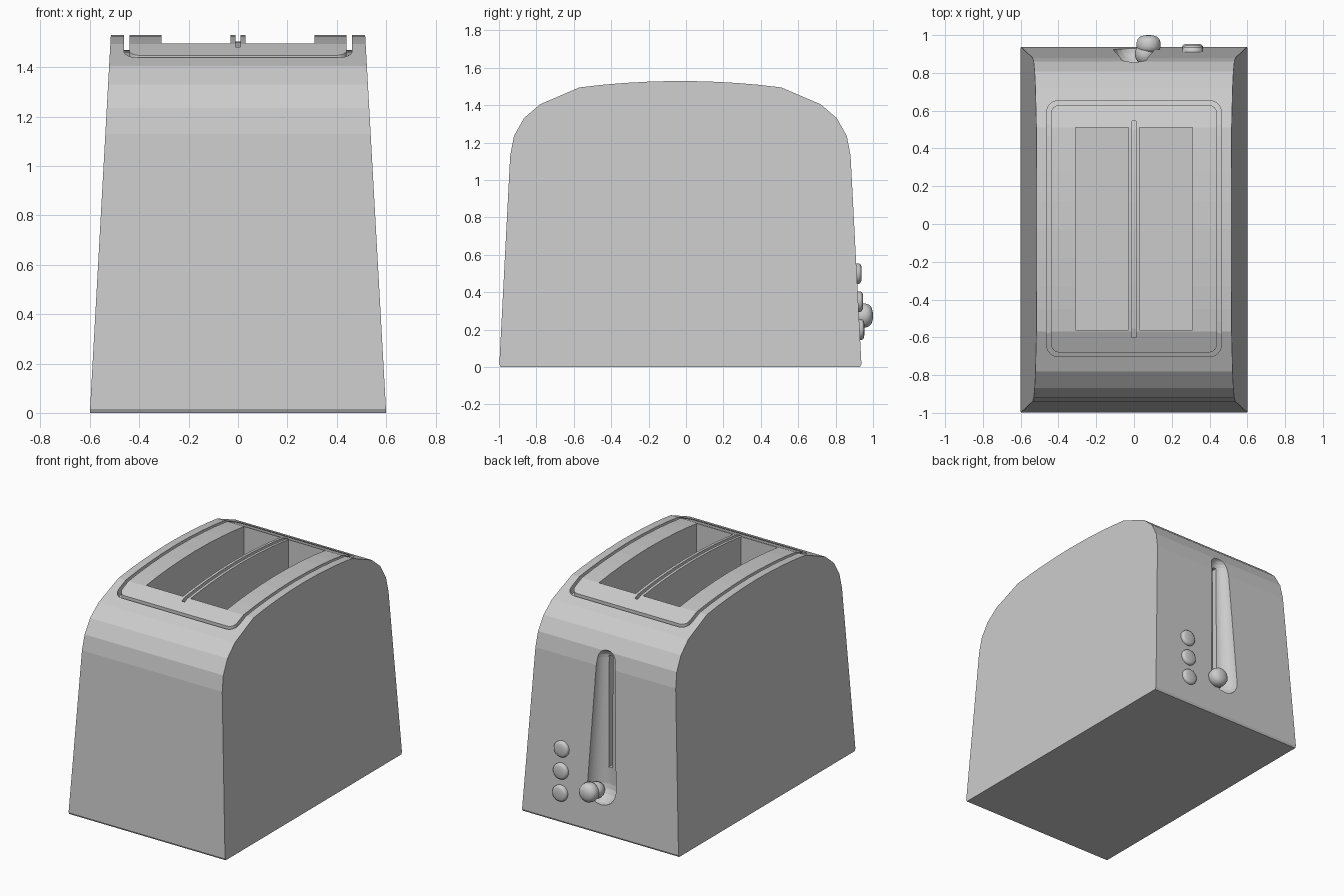
import bpy, bmesh, math
from mathutils import Matrix, Vector

if "Cube" in bpy.data.objects:
    bpy.data.objects.remove(bpy.data.objects["Cube"])

grey = bpy.data.materials.new("light grey")
grey.diffuse_color = (0.6, 0.6, 0.6, 1)
grey.use_nodes = True
grey.node_tree.nodes["Principled BSDF"].inputs["Base Color"].default_value = grey.diffuse_color


def loft(name, sections, ring=False):
    """Skin a list of closed loops; cap the ends, or join last to first."""
    bm = bmesh.new()
    rows = [[bm.verts.new(p) for p in s] for s in sections]
    n = len(rows[0])
    pairs = list(zip(rows, rows[1:])) + ([(rows[-1], rows[0])] if ring else [])
    for a, b in pairs:
        for i in range(n):
            j = (i + 1) % n
            bm.faces.new((a[i], a[j], b[j], b[i]))
    if not ring:
        bm.faces.new(rows[0])
        bm.faces.new(rows[-1])
    bmesh.ops.recalc_face_normals(bm, faces=bm.faces)
    me = bpy.data.meshes.new(name)
    bm.to_mesh(me)
    bm.free()
    ob = bpy.data.objects.new(name, me)
    bpy.context.collection.objects.link(ob)
    me.materials.append(grey)
    return ob


def lathe(name, profile, matrix, n=40):
    """Turn (radius, height) points around the local z axis."""
    secs = [[matrix @ Vector((r * math.cos(2 * math.pi * i / n), r * math.sin(2 * math.pi * i / n), h))
             for i in range(n)] for r, h in profile]
    return loft(name, secs)


def box(name, x0, x1, y0, y1, z0, z1):
    return loft(name, [[(x0, y0, z), (x1, y0, z), (x1, y1, z), (x0, y1, z)] for z in (z0, z1)])


def smooth(ob):
    bpy.ops.object.select_all(action='DESELECT')
    ob.select_set(True)
    bpy.context.view_layer.objects.active = ob
    bpy.ops.object.shade_smooth_by_angle(angle=math.radians(40))


# Body: arched side profile, tapering inwards towards the top
CY = -0.03
half = [(0.96, 0.0), (0.968, 0.015), (0.91, 1.13), (0.89, 1.235), (0.837, 1.33), (0.75, 1.405),
        (0.54, 1.495), (0.42, 1.509), (0.3, 1.519), (0.15, 1.527), (0.0, 1.53)]
profile = [(CY - d, z) for d, z in half] + [(CY + d, z) for d, z in half[-2::-1]]


def half_width(z):
    return 0.6 - 0.085 * z / 1.53


def top_z(y):
    d = abs(y - CY)
    for (d1, z1), (d0, z0) in zip(half[1:], half[2:]):
        if d0 <= d <= d1:
            return z0 + (z1 - z0) * (d - d0) / (d1 - d0)
    return 0.0


body = loft("toaster_body", [[(s * half_width(z), y, z) for y, z in profile] for s in (-1, 1)])


# Groove framing the top panel: rounded ring that follows the arch
def frame(hx, hy, r, lift):
    pts = []
    for k, (sx, sy) in enumerate([(1, 1), (-1, 1), (-1, -1), (1, -1)]):
        for i in range(7):
            a = math.pi / 2 * (k + i / 6)
            pts.append((sx * (hx - r) + r * math.cos(a), sy * (hy - r) + r * math.sin(a)))
        if k in (0, 2):
            continue
        for i in range(1, 20):
            pts.append((sx * hx, sy * (hy - r) * (1 - i / 10)))
        # long side follows after this corner
    pts = [(x, y + CY + 0.005) for x, y in pts]
    return [(x, y, 1.7 if lift else top_z(y) - 0.06) for x, y in pts]


cutters = [loft("groove_cutter", [frame(0.462, 0.677, 0.06, True), frame(0.462, 0.677, 0.06, False),
                                  frame(0.44, 0.655, 0.045, False), frame(0.44, 0.655, 0.045, True)], ring=True)]

# Bread slots
for s in (-1, 1):
    x0, x1 = sorted((s * 0.03, s * 0.31))
    cutters.append(box("slot_cutter", x0, x1, -0.56, 0.51, 0.4, 1.7))

# Fine groove along the divider between the slots
stations = [-0.6 + 1.145 * i / 24 for i in range(25)]
cutters.append(loft("divider_cutter", [[(-0.011, y, 1.7), (0.011, y, 1.7), (0.011, y, top_z(y) - 0.025),
                                        (-0.011, y, top_z(y) - 0.025)] for y in stations]))

# Lever recess in the back: tapered round channel with domed ends
low, high = Vector((0, 0.935, 0.31)), Vector((0, 0.888, 1.18))
length = (high - low).length
tilt = Matrix.Translation(low) @ Matrix.Rotation(math.atan2(0.047, 0.87), 4, 'X')
arc = [math.radians(a) for a in (88, 70, 52, 35, 17, 0)]
chan = [(0.11 * math.cos(a), -0.11 * math.sin(a)) for a in arc]
chan += [(0.07 * math.cos(a), length + 0.07 * math.sin(a)) for a in reversed(arc)]
cutters.append(lathe("recess_cutter", chan, tilt, 56))
# Narrow lever slit inside the recess
cutters.append(box("slit_cutter", -0.014, 0.014, 0.74, 0.9, 0.42, 1.19))

for c in cutters:
    m = body.modifiers.new("cut", 'BOOLEAN')
    m.operation, m.solver, m.object = 'DIFFERENCE', 'EXACT', c
    bpy.ops.object.select_all(action='DESELECT')
    body.select_set(True)
    bpy.context.view_layer.objects.active = body
    bpy.ops.object.modifier_apply(modifier=m.name)
    bpy.data.objects.remove(c)


# Parts on the back point along +y
def facing_back(x, y, z):
    return Matrix.Translation((x, y, z)) @ Matrix.Rotation(-math.pi / 2, 4, 'X')


# Buttons
for i, z in enumerate((0.2, 0.35, 0.5)):
    y = 0.938 - 0.058 * z / 1.13
    smooth(lathe("button_%d" % (i + 1), [(0.055, -0.02), (0.055, 0.012), (0.05, 0.02), (0.04, 0.025), (0.01, 0.026)],
                 facing_back(0.31, y, z)))

# Lever knob: rounded head on a ball-shaped stem
smooth(lathe("lever_knob", [(0.045, -0.02), (0.06, -0.008), (0.064, 0.01), (0.064, 0.03), (0.058, 0.048),
                            (0.045, 0.061), (0.025, 0.068), (0.005, 0.07)], facing_back(0.077, 0.93, 0.275)))
ball = [math.radians(a) for a in range(-88, 89, 16)]
smooth(lathe("lever_stem", [(0.055 * math.cos(a), 0.06 * math.sin(a)) for a in ball], facing_back(0.06, 0.9, 0.275)))
